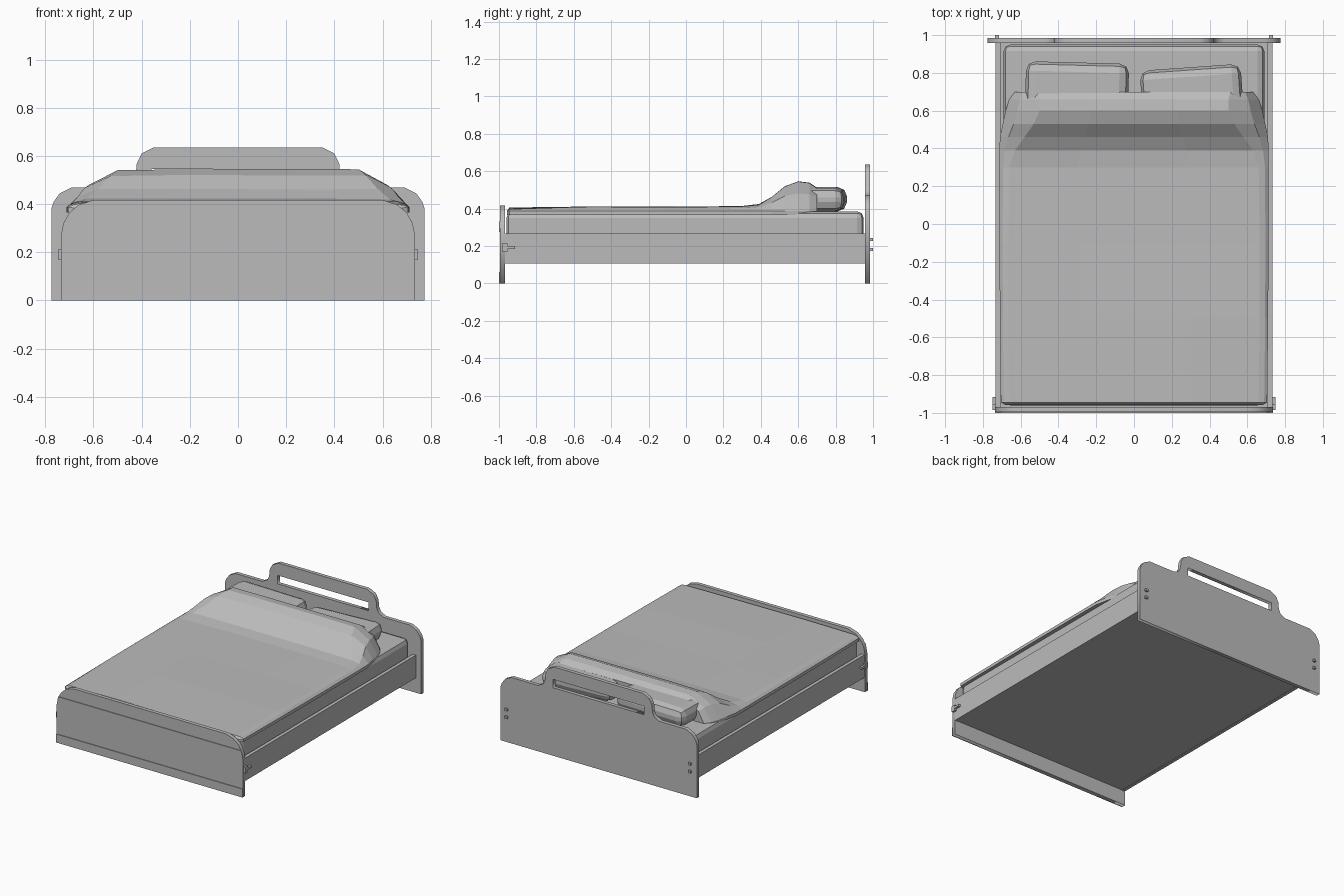
import bpy, bmesh, math, random
from mathutils import Matrix, Vector

random.seed(4)
if "Cube" in bpy.data.objects:
    bpy.data.objects.remove(bpy.data.objects["Cube"])

grey = bpy.data.materials.new("plain_grey")
grey.use_nodes = True
grey.diffuse_color = (0.5, 0.5, 0.5, 1)
grey.node_tree.nodes["Principled BSDF"].inputs["Base Color"].default_value = (0.5, 0.5, 0.5, 1)


def add_object(name, mesh):
    obj = bpy.data.objects.new(name, mesh)
    bpy.context.collection.objects.link(obj)
    mesh.materials.clear()
    mesh.materials.append(grey)
    return obj


def from_bmesh(name, bm):
    bmesh.ops.recalc_face_normals(bm, faces=bm.faces)
    mesh = bpy.data.meshes.new(name)
    bm.to_mesh(mesh)
    bm.free()
    return add_object(name, mesh)


def box(name, low, high, bevel=0, segments=2, turn=0):
    """Box between two corners, optionally bevelled and turned about z."""
    low, high = Vector(low), Vector(high)
    bm = bmesh.new()
    bmesh.ops.create_cube(bm, size=1)
    bmesh.ops.scale(bm, vec=high - low, verts=bm.verts)
    if bevel:
        bmesh.ops.bevel(bm, geom=bm.edges[:], offset=bevel, segments=segments,
                        profile=0.5, affect='EDGES')
    place = Matrix.Translation((low + high) / 2) @ Matrix.Rotation(math.radians(turn), 4, 'Z')
    bm.transform(place)
    return from_bmesh(name, bm)


def board(name, half_profile, y_front, y_back, hole=None):
    """Upright board: mirrored half outline in x and z, with an optional hole."""
    outline = half_profile + [(-x, z) for x, z in reversed(half_profile)]
    curve = bpy.data.curves.new(name, 'CURVE')
    curve.dimensions = '2D'
    curve.fill_mode = 'BOTH'
    curve.extrude = (y_back - y_front) / 2
    for loop in [outline] + ([hole] if hole else []):
        spline = curve.splines.new('POLY')
        spline.points.add(len(loop) - 1)
        spline.use_cyclic_u = True
        for point, (x, z) in zip(spline.points, loop):
            point.co = (x, z, 0, 1)
    helper = bpy.data.objects.new(name + "_outline", curve)
    bpy.context.collection.objects.link(helper)
    evaluated = helper.evaluated_get(bpy.context.evaluated_depsgraph_get())
    mesh = bpy.data.meshes.new_from_object(evaluated)
    bpy.data.objects.remove(helper)
    mesh.transform(Matrix.Translation((0, (y_front + y_back) / 2, 0))
                   @ Matrix.Rotation(math.pi / 2, 4, 'X'))
    return add_object(name, mesh)


def loft(name, sections):
    """Skin closed sections of equal length and cap both ends."""
    bm = bmesh.new()
    rings = [[bm.verts.new(p) for p in section] for section in sections]
    count = len(rings[0])
    for a, b in zip(rings, rings[1:]):
        for i in range(count):
            j = (i + 1) % count
            bm.faces.new((a[i], a[j], b[j], b[i]))
    bm.faces.new(rings[0])
    bm.faces.new(rings[-1])
    return from_bmesh(name, bm)


# Headboard with raised handle and slot
board("headboard",
      [(0.775, 0), (0.775, 0.38), (0.765, 0.41), (0.74, 0.445), (0.69, 0.47),
       (0.48, 0.47), (0.44, 0.49), (0.425, 0.52), (0.42, 0.57), (0.40, 0.61), (0.35, 0.635)],
      0.958, 0.985,
      hole=[(-0.36, 0.485), (-0.36, 0.545), (0.36, 0.545), (0.36, 0.485)])

# Footboard with two raised strips
board("footboard",
      [(0.735, 0), (0.735, 0.27), (0.725, 0.32), (0.70, 0.365), (0.66, 0.398), (0.60, 0.417)],
      -0.995, -0.968)
box("footboard_lower_strip", (-0.735, -1, 0), (0.735, -0.994, 0.06))
box("footboard_upper_strip", (-0.722, -1, 0.275), (0.722, -0.994, 0.33))

# Side rails, base and joining hooks
for side, s in (("left", 1), ("right", -1)):
    inner, outer = sorted((s * 0.708, s * 0.733))
    box(side + "_rail", (inner, -0.97, 0.105), (outer, 0.96, 0.268))
    inner, outer = sorted((s * 0.731, s * 0.748))
    box(side + "_foot_hook", (inner, -0.985, 0.185), (outer, -0.915, 0.2))
    box(side + "_foot_hook_plate", (inner, -0.985, 0.17), (outer, -0.955, 0.212))
    inner, outer = sorted((s * 0.715, s * 0.735))
    for part, z in (("lower", 0.18), ("upper", 0.235)):
        box(side + "_head_hook_" + part, (inner, 0.98, z - 0.008), (outer, 1.0, z + 0.008))
box("bed_base", (-0.71, -0.97, 0.107), (0.71, 0.96, 0.2))

# Mattress
box("mattress", (-0.69, -0.96, 0.19), (0.69, 0.95, 0.385), bevel=0.035)

# Pillows
box("right_pillow", (-0.575, 0.53, 0.385), (-0.03, 0.855, 0.515), bevel=0.05, turn=-1.5)
box("left_pillow", (0.04, 0.52, 0.385), (0.575, 0.83, 0.51), bevel=0.05, turn=4)

# Quilt: stations along the bed as (y, top height, outer half width, top half width)
stations = [(-0.958, 0.385, 0.68, 0.64), (-0.945, 0.402, 0.705, 0.66), (-0.5, 0.41, 0.71, 0.665),
            (-0.1, 0.41, 0.712, 0.665), (0.3, 0.411, 0.712, 0.66), (0.39, 0.422, 0.712, 0.63),
            (0.46, 0.462, 0.71, 0.58), (0.53, 0.52, 0.695, 0.53), (0.60, 0.543, 0.68, 0.5),
            (0.66, 0.535, 0.66, 0.5), (0.70, 0.51, 0.63, 0.51)]
sections = []
for y, top, wide, crown in stations:
    middle = wide - 0.35 * (wide - crown)
    edge = min(top - 0.002, 0.388)
    shoulder = edge + 0.6 * (top - edge)
    half = [(wide, 0.366), (wide, edge), (middle, shoulder), (crown, top), (crown * 0.45, top + 0.002)]
    ring = half + [(-x, z) for x, z in reversed(half)]
    sections.append([(x, y, z + (random.uniform(-0.004, 0.002) if abs(x) < crown + 0.01 else 0))
                     for x, z in ring])
loft("quilt", sections)
